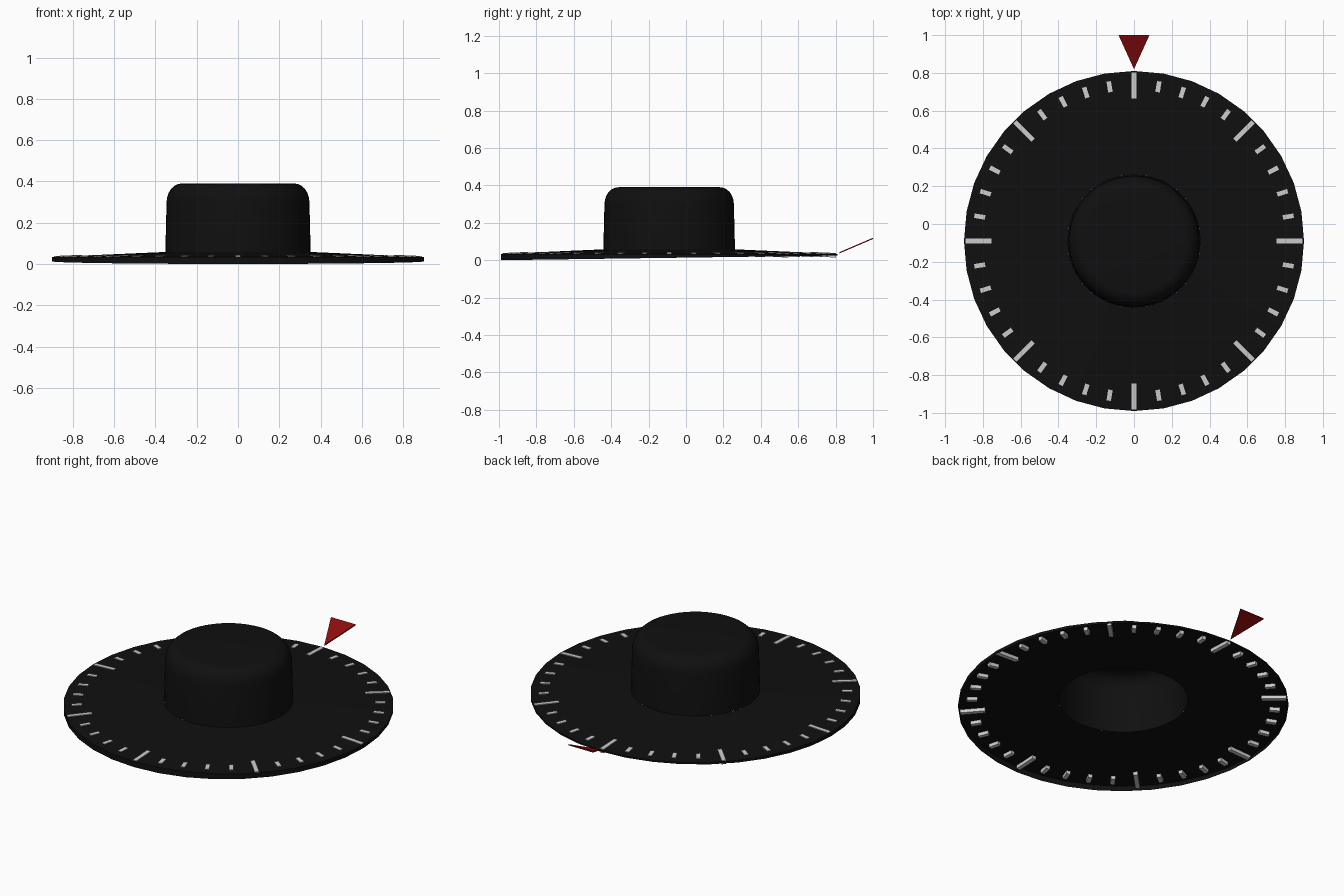
import bpy, bmesh, math
from mathutils import Matrix, Vector

if "Cube" in bpy.data.objects:
    bpy.data.objects.remove(bpy.data.objects["Cube"])

CY = -0.09          # dial centre in y
R, R_IN = 0.90, 0.352
Z_RIM, Z_IN = 0.034, 0.058
SLOPE = (Z_IN - Z_RIM) / (R - R_IN)


def material(name, colour):
    m = bpy.data.materials.new(name)
    m.diffuse_color = (*colour, 1)
    m.use_nodes = True
    m.node_tree.nodes["Principled BSDF"].inputs["Base Color"].default_value = m.diffuse_color
    return m


black = material("black_plastic", (0.005, 0.005, 0.005))
white = material("white_marking", (0.55, 0.55, 0.55))
red = material("red_pointer", (0.27, 0.004, 0.004))


def finish(bm, name, mat, smooth=False):
    bmesh.ops.recalc_face_normals(bm, faces=bm.faces[:])
    me = bpy.data.meshes.new(name)
    bm.to_mesh(me)
    bm.free()
    ob = bpy.data.objects.new(name, me)
    bpy.context.collection.objects.link(ob)
    me.materials.append(mat)
    if smooth:
        bpy.ops.object.select_all(action='DESELECT')
        ob.select_set(True)
        bpy.context.view_layer.objects.active = ob
        bpy.ops.object.shade_smooth_by_angle(angle=math.radians(35))
    return ob


def revolve(bm, profile, sides, cap=False):
    rings = []
    for r, z in profile:
        rings.append([bm.verts.new((r * math.sin(2 * math.pi * i / sides),
                                    CY + r * math.cos(2 * math.pi * i / sides), z))
                      for i in range(sides)])
    for a, b in zip(rings, rings[1:]):
        for i in range(sides):
            j = (i + 1) % sides
            bm.faces.new((a[i], a[j], b[j], b[i]))
    if cap:
        bm.faces.new(rings[-1])
    return rings


# Dial skirt: shallow open cone, its rim deeper at the front than at the back
bm = bmesh.new()
rings = revolve(bm, [(R, 0), (R, Z_RIM), (R_IN, Z_IN)], 36)
for v in rings[0]:
    v.co.z = 0.025 * (v.co.y - (CY - R)) / (2 * R)
finish(bm, "dial_skirt", black, True)

# Knob: hollow cap with a rounded upper edge
bm = bmesh.new()
profile = [(R_IN, Z_IN), (0.346, 0.30)]
for k in range(1, 7):
    a = math.radians(15 * k)
    profile.append((0.271 + 0.075 * math.cos(a), 0.30 + 0.09 * math.sin(a)))
revolve(bm, profile, 48, cap=True)
finish(bm, "knob", black, True)


# Scale ticks: slim bars set through the sloping skirt
def ticks(name, indices, r0, r1, width):
    bm = bmesh.new()
    rm = (r0 + r1) / 2
    z = Z_RIM + (R - rm) * SLOPE - 0.008
    for i in indices:
        mat = (Matrix.Translation((0, CY, 0))
               @ Matrix.Rotation(-2 * math.pi * i / 40, 4, 'Z')
               @ Matrix.Translation((0, rm, z))
               @ Matrix.Rotation(-math.atan(SLOPE), 4, 'X')
               @ Matrix.Diagonal((width, r1 - r0, 0.024, 1)))
        bmesh.ops.create_cube(bm, size=1, matrix=mat)
    finish(bm, name, white)


ticks("major_ticks", range(0, 40, 5), 0.755, 0.892, 0.025)
ticks("minor_ticks", [i for i in range(40) if i % 5], 0.797, 0.855, 0.024)

# Index pointer: thin triangle rising away from the dial
bm = bmesh.new()
tri = [Vector((0, 0.82, 0.043)), Vector((0.082, 1.0, 0.12)), Vector((-0.082, 1.0, 0.12))]
top = [bm.verts.new(p) for p in tri]
low = [bm.verts.new(p - Vector((0, 0, 0.007))) for p in tri]
bm.faces.new(top)
bm.faces.new(low[::-1])
for i in range(3):
    j = (i + 1) % 3
    bm.faces.new((top[i], low[i], low[j], top[j]))
finish(bm, "index_pointer", red)
